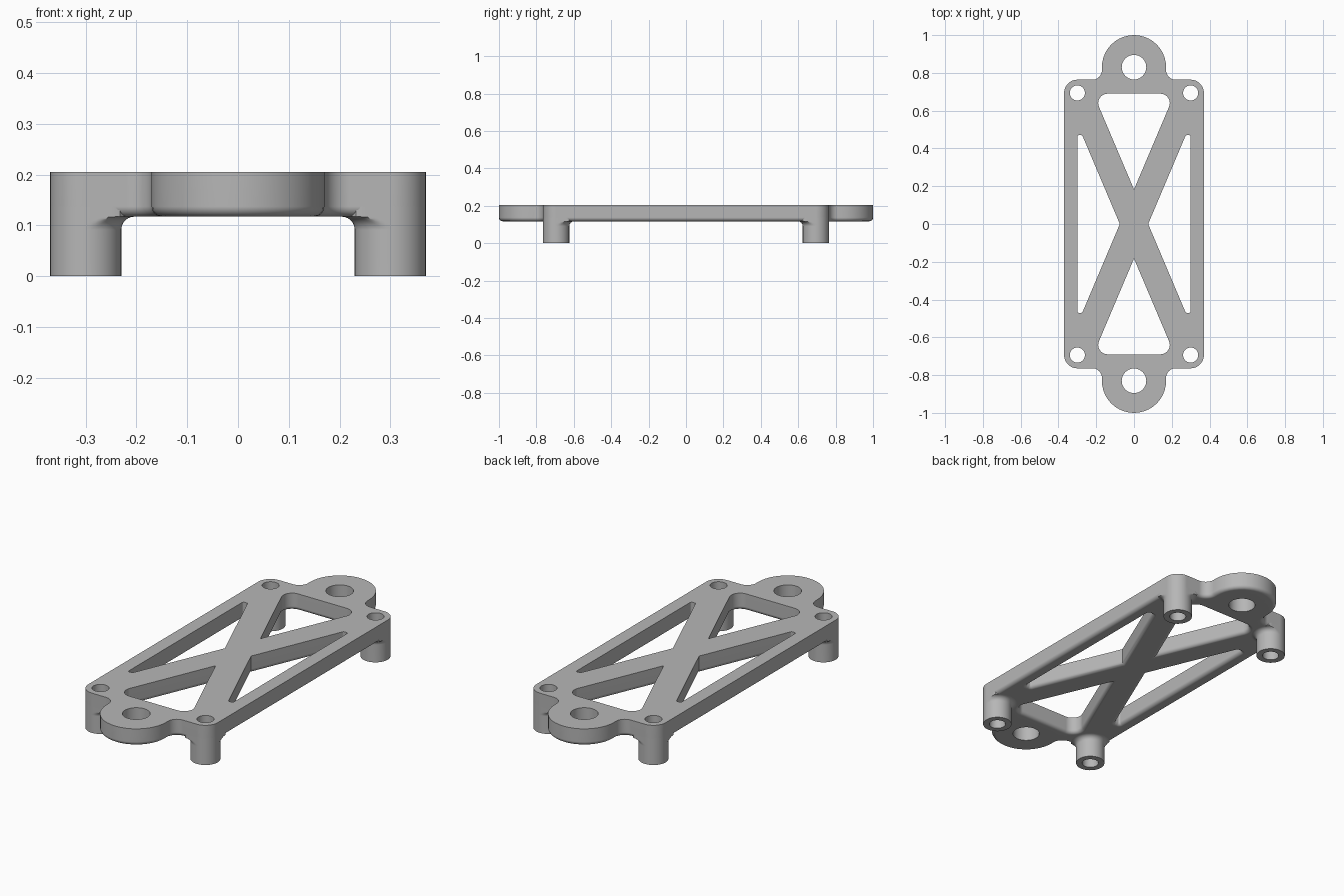
import bpy, bmesh, math
from mathutils import Vector

cube = bpy.data.objects.get("Cube")
if cube:
    bpy.data.objects.remove(cube, do_unlink=True)

TOP, BOTTOM, ROUND = 0.205, 0.117, 0.02
FOOT_X, FOOT_Y, FOOT_R, SCREW_R = 0.3, 0.694, 0.07, 0.04

grey = bpy.data.materials.new("plain grey")
grey.use_nodes = True
colour = (0.47, 0.47, 0.47, 1)
grey.diffuse_color = colour
grey.node_tree.nodes["Principled BSDF"].inputs["Base Color"].default_value = colour


def finish(name, bm):
    """Turn a bmesh into a smooth shaded object."""
    bmesh.ops.recalc_face_normals(bm, faces=bm.faces[:])
    mesh = bpy.data.meshes.new(name)
    bm.to_mesh(mesh)
    bm.free()
    mesh.materials.append(grey)
    obj = bpy.data.objects.new(name, mesh)
    bpy.context.collection.objects.link(obj)
    bpy.ops.object.select_all(action='DESELECT')
    obj.select_set(True)
    bpy.context.view_layer.objects.active = obj
    bpy.ops.object.shade_smooth_by_angle(angle=math.radians(30))
    obj.modifiers.new("flat_caps", 'WEIGHTED_NORMAL').keep_sharp = True
    return obj


def rounded(corners, steps=10):
    """Closed loop through (x, y, radius) corners with arcs at the corners."""
    loop = []
    for i, (x, y, r) in enumerate(corners):
        p = Vector((x, y))
        if r == 0:
            loop.append(p)
            continue
        a = (Vector(corners[i - 1][:2]) - p).normalized()
        b = (Vector(corners[(i + 1) % len(corners)][:2]) - p).normalized()
        half = a.angle(b) / 2
        centre = p + (a + b).normalized() * (r / math.sin(half))
        start = p + a * (r / math.tan(half)) - centre
        end = p + b * (r / math.tan(half)) - centre
        sweep = math.atan2(start.cross(end), start.dot(end))
        for k in range(steps + 1):
            t = sweep * k / steps
            c, s = math.cos(t), math.sin(t)
            loop.append(centre + Vector((start.x * c - start.y * s,
                                         start.x * s + start.y * c)))
    return [p for i, p in enumerate(loop) if (p - loop[i - 1]).length > 1e-5]


def circle(x, y, r, n=40):
    return [Vector((x + r * math.cos(math.tau * k / n),
                    y + r * math.sin(math.tau * k / n))) for k in range(n)]


def wind(loop, ccw):
    area = sum(loop[i - 1].cross(p) for i, p in enumerate(loop))
    return loop if (area > 0) == ccw else loop[::-1]


def inset(loop, d):
    """Move a loop to its left, into the material."""
    out = []
    for i, p in enumerate(loop):
        a = (p - loop[i - 1]).normalized()
        b = (loop[(i + 1) % len(loop)] - p).normalized()
        na, nb = Vector((-a.y, a.x)), Vector((-b.y, b.x))
        out.append(p + (na + nb) * (d / (1 + na.dot(nb))))
    return out


def flip(corners, sx, sy):
    return [(x * sx, y * sy, r) for x, y, r in corners]


# Plate outline with a round lug at each end, and its openings
quarter = [(0.37, 0.764, FOOT_R), (0.17, 0.764, 0.05), (0.17, 1.0, 0.17)]
outline = (quarter + flip(quarter, -1, 1)[::-1]
           + flip(quarter, -1, -1) + flip(quarter, 1, -1)[::-1])
end_window = [(0.215, 0.69, 0.05), (-0.215, 0.69, 0.05), (0, 0.183, 0)]
side_tip = [(0.3, 0.47, 0.009), (0.274, 0.47, 0.009)]
side_window = side_tip + [(0.075, 0, 0)] + flip(side_tip, 1, -1)[::-1]

loops = [(wind(rounded(outline), True), True)]
for s in (1, -1):
    loops.append((wind(rounded(flip(end_window, 1, s)), False), True))
    loops.append((wind(rounded(flip(side_window, s, 1)), False), True))
    loops.append((circle(0, 0.83 * s, 0.065), False))
    for sx in (1, -1):
        loops.append((circle(FOOT_X * sx, FOOT_Y * s, SCREW_R), False))

# Plate: walls with a rounded lower edge, then filled top and bottom
bm = bmesh.new()
caps = [[], []]
for loop, soft in loops:
    layers = [(0, TOP)]
    if soft:
        for k in range(7):
            t = math.pi / 2 * k / 6
            layers.append((ROUND * (1 - math.cos(t)), BOTTOM + ROUND * (1 - math.sin(t))))
    else:
        layers.append((0, BOTTOM))
    rings = [[bm.verts.new((p.x, p.y, z)) for p in inset(loop, d)] for d, z in layers]
    for upper, lower in zip(rings, rings[1:]):
        for i in range(len(loop)):
            bm.faces.new((upper[i - 1], upper[i], lower[i], lower[i - 1]))
    for cap, ring in zip(caps, (rings[0], rings[-1])):
        cap += [bm.edges.get((ring[i - 1], ring[i])) for i in range(len(ring))]
for cap, z in zip(caps, (1, -1)):
    bmesh.ops.triangle_fill(bm, edges=cap, use_beauty=True, normal=(0, 0, z))
finish("plate", bm)


# Feet: hollow posts that flare into the plate but stay within its outline
def foot(name, sx, sy, n=48, flare=0.026):
    profile = [(SCREW_R, BOTTOM), (SCREW_R, 0), (FOOT_R, 0)]
    for k in range(8):
        t = math.pi / 2 * k / 7
        profile.append((FOOT_R + flare * (1 - math.cos(t)),
                        BOTTOM - flare * (1 - math.sin(t))))
    profile.append((FOOT_R + flare, BOTTOM + ROUND))
    bm = bmesh.new()
    rings = []
    for r, z in profile:
        ring = []
        for k in range(n):
            c, s = math.cos(math.tau * k / n), math.sin(math.tau * k / n)
            rad = min(r, FOOT_R) if c >= -1e-6 and s >= -1e-6 else r
            x, y = min(rad * c, FOOT_R), min(rad * s, FOOT_R)
            ring.append(bm.verts.new((sx * (FOOT_X + x), sy * (FOOT_Y + y), z)))
        rings.append(ring)
    for j, ring in enumerate(rings):
        for i in range(n):
            bm.faces.new((rings[j - 1][i - 1], rings[j - 1][i], ring[i], ring[i - 1]))
    finish(name, bm)


for sx, side in ((1, "left"), (-1, "right")):
    for sy, end in ((-1, "front"), (1, "back")):
        foot(f"{end}_{side}_foot", sx, sy)
